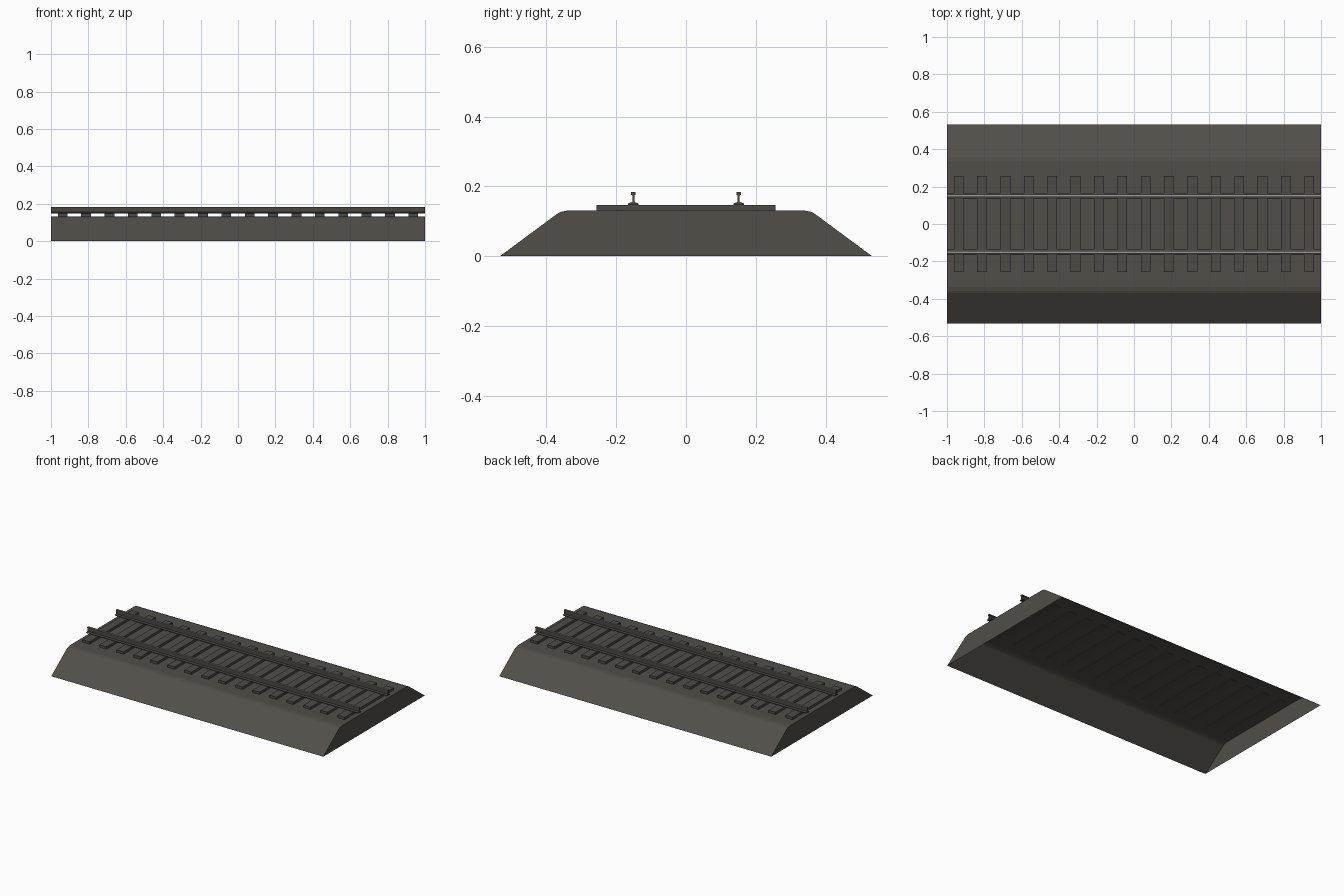
import bpy, bmesh

if "Cube" in bpy.data.objects:
    bpy.data.objects.remove(bpy.data.objects["Cube"])


def material(name, rgb):
    m = bpy.data.materials.new(name)
    m.diffuse_color = (*rgb, 1)
    m.use_nodes = True
    m.node_tree.nodes["Principled BSDF"].inputs["Base Color"].default_value = m.diffuse_color
    return m


GRAVEL = material("gravel", (0.085, 0.077, 0.066))
TIMBER = material("weathered_timber", (0.075, 0.071, 0.062))
RAIL = material("rusty_steel", (0.070, 0.063, 0.055))
POLISHED = material("polished_steel", (0.30, 0.30, 0.29))


def extrude_x(name, profile, x0, x1, mats, open_bottom=False, centre_y=0):
    """Extrude a closed y-z profile along x, with capped ends."""
    bm = bmesh.new()
    face = bm.faces.new([bm.verts.new((x0, y + centre_y, z)) for y, z in profile])
    out = bmesh.ops.extrude_face_region(bm, geom=[face], use_keep_orig=True)
    verts = [g for g in out["geom"] if isinstance(g, bmesh.types.BMVert)]
    bmesh.ops.translate(bm, verts=verts, vec=(x1 - x0, 0, 0))
    bmesh.ops.recalc_face_normals(bm, faces=bm.faces[:])
    if open_bottom:
        low = [f for f in bm.faces if all(v.co.z < 1e-5 for v in f.verts)]
        bmesh.ops.delete(bm, geom=low, context='FACES_ONLY')
    # second material goes on the topmost face
    if len(mats) > 1:
        top = max(z for _, z in profile)
        for f in bm.faces:
            if all(v.co.z > top - 1e-5 for v in f.verts):
                f.material_index = 1
    me = bpy.data.meshes.new(name)
    bm.to_mesh(me)
    bm.free()
    for m in mats:
        me.materials.append(m)
    ob = bpy.data.objects.new(name, me)
    bpy.context.collection.objects.link(ob)
    return ob


def mirrored(half):
    return half + [(-y, z) for y, z in reversed(half)]


# Ballast bed: sloped shoulders, hollow underneath
bed = mirrored([(0.533, 0), (0.368, 0.122), (0.358, 0.127), (0.338, 0.131)])
extrude_x("ballast_bed", bed, -1, 1, [GRAVEL], open_bottom=True)

# Sleepers, slightly sunk into the ballast
sleeper = mirrored([(0.257, 0.127), (0.257, 0.147)])
for i in range(16):
    x = -0.9375 + i * 0.125
    extrude_x(f"sleeper_{i + 1:02d}", sleeper, x - 0.026, x + 0.026, [TIMBER])

# Rails: foot, web and head with a polished running surface
rail = mirrored([(0.0145, 0.147), (0.0145, 0.151), (0.003, 0.155), (0.003, 0.174),
                 (0.0065, 0.176), (0.0065, 0.182), (0.0055, 0.184)])
for side, y in (("left", 0.151), ("right", -0.151)):
    extrude_x(f"{side}_rail", rail, -1, 1, [RAIL, POLISHED], centre_y=y)
